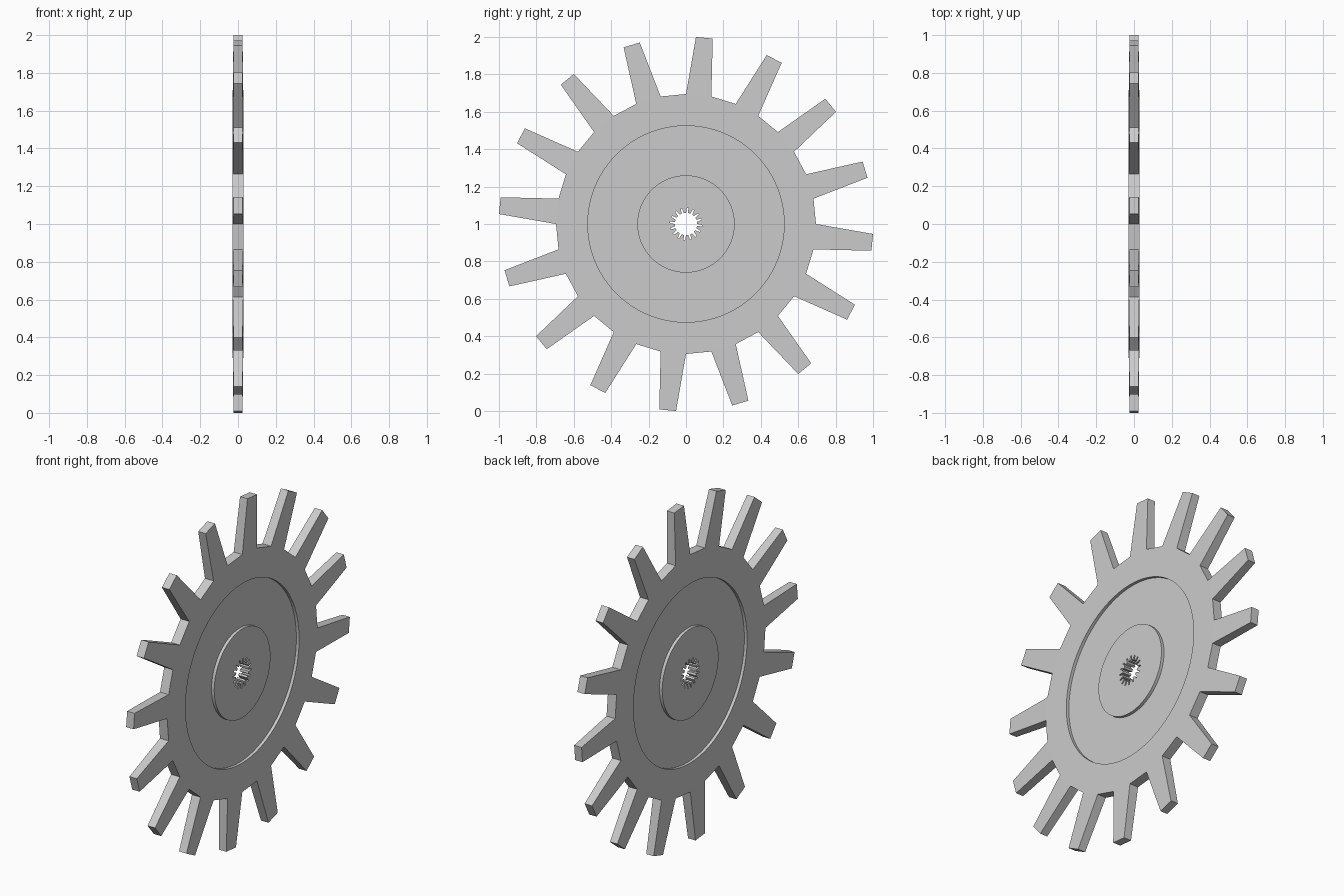
import bpy, bmesh
from math import pi, cos, sin, radians

if "Cube" in bpy.data.objects:
    bpy.data.objects.remove(bpy.data.objects["Cube"])

TEETH = 16
N = TEETH * 6              # points per ring: 3 per tooth, 3 per gap
HALF, WEB, TIP = 0.028, 0.0105, 0.024   # half thicknesses
ROOT, TIP_R, TIP_W = 0.695, 1.0004, 0.045
BORE = 0.086               # bore is a scaled copy of the toothed outline


def polar(r, a):
    return r * cos(a), r * sin(a)


def angle(i):
    return pi / 2 - 2 * pi * i / N


def circle(r):
    return [polar(r, angle(i)) for i in range(N)]


def tip_pair(k):
    # two outer corners of tooth k
    a = angle(6 * k + 1.5)
    y, z = polar(TIP_R, a)
    dy, dz = TIP_W * sin(a), TIP_W * cos(a)
    return (y - dy, z + dz), (y + dy, z - dz)


def root_ring():
    # 32-sided root polygon with each side split in three
    pts = []
    for s in range(TEETH * 2):
        p, q = polar(ROOT, angle(3 * s)), polar(ROOT, angle(3 * s + 3))
        pts += [tuple(u + (v - u) * t / 3 for u, v in zip(p, q)) for t in range(3)]
    return pts


def bore_ring():
    pts = root_ring()
    for k in range(TEETH):
        pts[6 * k + 1], pts[6 * k + 2] = tip_pair(k)
    return [(y * BORE, z * BORE) for y, z in pts]


bm = bmesh.new()


def add(points, x):
    return [bm.verts.new((x, y, z + 1)) for y, z in points]


def bridge(a, b):
    for i in range(N):
        j = (i + 1) % N
        bm.faces.new((a[i], a[j], b[j], b[i]))


# hub, recessed web and rim on both sides
profile = [(bore_ring(), HALF), (circle(0.26), HALF), (circle(0.26), WEB),
           (circle(0.525), WEB), (circle(0.525), HALF), (root_ring(), HALF)]
sides = []
for s in (1, -1):
    rings = [add(p, s * h) for p, h in profile]
    for a, b in zip(rings, rings[1:]):
        bridge(a, b)
    sides.append(rings)

# splined bore wall
bridge(sides[0][0], sides[1][0])

# teeth tapering in width and thickness, and the rim wall in the gaps
f, b = sides[0][-1], sides[1][-1]
for k in range(TEETH):
    o = 6 * k
    ft, bt = add(tip_pair(k), TIP), add(tip_pair(k), -TIP)
    bm.faces.new(f[o:o + 4] + [ft[1], ft[0]])
    bm.faces.new(b[o:o + 4] + [bt[1], bt[0]])
    bm.faces.new((ft[0], ft[1], bt[1], bt[0]))
    bm.faces.new((f[o], ft[0], bt[0], b[o]))
    bm.faces.new((f[o + 3], ft[1], bt[1], b[o + 3]))
    for i in range(o + 3, o + 6):
        j = (i + 1) % N
        bm.faces.new((f[i], f[j], b[j], b[i]))

bmesh.ops.recalc_face_normals(bm, faces=bm.faces)
mesh = bpy.data.meshes.new("gear_wheel")
bm.to_mesh(mesh)
bm.free()
gear = bpy.data.objects.new("gear_wheel", mesh)
bpy.context.collection.objects.link(gear)
